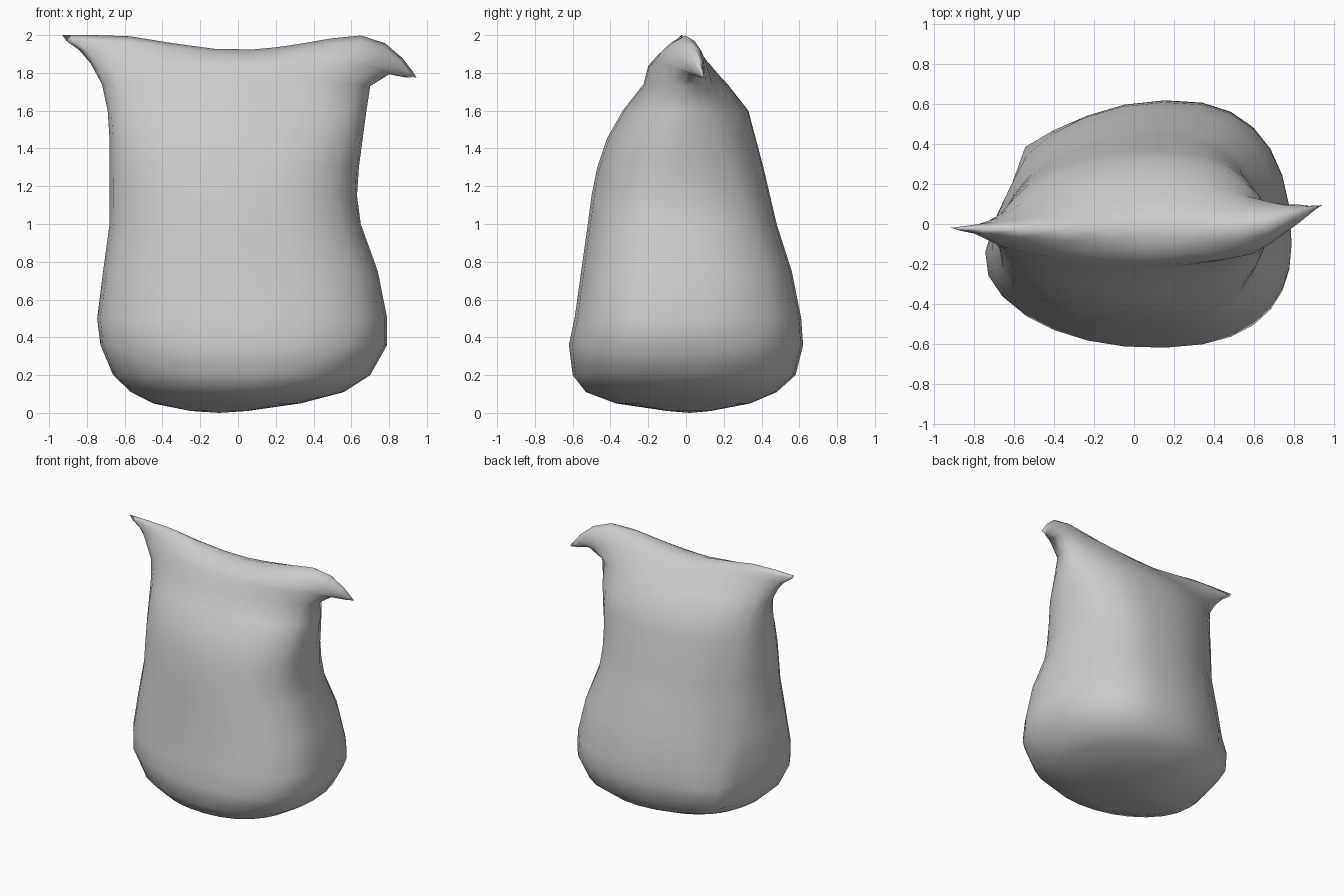
import bpy
import bmesh
import math
from mathutils import Vector

cube = bpy.data.objects.get("Cube")
if cube:
    bpy.data.objects.remove(cube, do_unlink=True)

SIDES = 28

# Sack sections: height, right x, left x, front y, back y, roundness,
# sideways shift of the belly, sag of the middle
SECTIONS = [
    (0.01, -0.25, 0.05, -0.10, 0.13, 2.0, 0, 0),
    (0.05, -0.45, 0.33, -0.37, 0.34, 2.0, 0.05, 0),
    (0.11, -0.57, 0.56, -0.53, 0.48, 2.1, 0.08, 0),
    (0.20, -0.67, 0.70, -0.60, 0.58, 2.2, 0.10, 0),
    (0.36, -0.74, 0.79, -0.62, 0.62, 2.2, 0.13, 0),
    (0.50, -0.755, 0.79, -0.59, 0.61, 2.2, 0.13, 0),
    (0.75, -0.715, 0.74, -0.555, 0.56, 2.2, 0.12, 0),
    (1.00, -0.68, 0.65, -0.52, 0.48, 2.2, 0.10, 0),
    (1.15, -0.68, 0.63, -0.50, 0.445, 2.2, 0.10, 0),
    (1.30, -0.68, 0.64, -0.47, 0.41, 2.2, 0.08, 0),
    (1.45, -0.68, 0.66, -0.42, 0.37, 2.2, 0.07, 0),
    (1.60, -0.69, 0.68, -0.335, 0.33, 2.1, 0.05, 0),
    (1.74, -0.72, 0.70, -0.225, 0.22, 2.0, 0.05, 0),
    (1.85, -0.78, 0.80, -0.20, 0.13, 2.0, 0.15, 0.015),
    (1.92, -0.84, 0.89, -0.15, 0.08, 1.7, 0.20, 0.04),
    (1.97, -0.91, 0.925, -0.10, 0.035, 1.6, 0.20, 0.065),
    (2.00, -0.93, 0.945, -0.03, -0.03, 1.5, 0.20, 0.078),
]


def power(value, exponent):
    return math.copysign(abs(value) ** exponent, value)


def bump(x, y, z, center, size):
    return math.exp(-(Vector((x, y, z)) - Vector(center)).length_squared / size ** 2)


def section_point(section, angle):
    z, x0, x1, front, back, roundness, shift, sag = section
    c = power(math.cos(angle), 2 / roundness)
    s = power(math.sin(angle), 2 / roundness)
    x = (x0 + x1) / 2 + c * (x1 - x0) / 2 + shift * (1 - c * c)
    # the side seams lean backward toward the top
    lean = max(0, min(1, (z - 0.8) / 1.15))
    low = min(1, z / 0.3)
    right_y = -0.14 * low * (1 - lean) - 0.02 * lean
    left_y = -0.10 * low * (1 - lean) + 0.01 * lean
    middle = (right_y + left_y) / 2
    y = middle + c * (left_y - right_y) / 2
    y += abs(s) * ((back if s > 0 else front) - middle)
    # sagging mouth
    if abs(x) < 0.65:
        z -= sag * math.cos(x / 0.65 * math.pi / 2) ** 1.5
    # left corner curls backward and droops
    if z > 1.5 and x > 0.6:
        y += 0.25 * (x - 0.6)
    if z > 1.7 and x > 0.6:
        z -= 3.2 * (x - 0.6) ** 2.5
    # folded cloth at the back right corner
    dent = bump(x, y, z, (-0.70, 0.15, 0.4), 0.22)
    corner = bump(x, y, z, (-0.53, 0.35, 0.25), 0.15)
    x += 0.07 * dent - 0.04 * corner
    y += 0.07 * corner
    return x, y, z


# Sack body lofted from the floor to the pinched mouth
bm = bmesh.new()
rings = []
for section in SECTIONS:
    rings.append([bm.verts.new(section_point(section, math.tau * i / SIDES))
                  for i in range(SIDES)])
for lower, upper in zip(rings, rings[1:]):
    for i in range(SIDES):
        j = (i + 1) % SIDES
        bm.faces.new((lower[i], lower[j], upper[j], upper[i]))
base = bm.verts.new((-0.1, 0.02, 0))
for i in range(SIDES):
    bm.faces.new((base, rings[0][(i + 1) % SIDES], rings[0][i]))
bmesh.ops.remove_doubles(bm, verts=bm.verts, dist=0.001)
bmesh.ops.recalc_face_normals(bm, faces=bm.faces)
for face in bm.faces:
    face.smooth = True

mesh = bpy.data.meshes.new("sack")
bm.to_mesh(mesh)
bm.free()
sack = bpy.data.objects.new("sack", mesh)
bpy.context.collection.objects.link(sack)

# Plain cloth colour
cloth = bpy.data.materials.new("light_grey_cloth")
cloth.use_nodes = True
colour = (0.6, 0.6, 0.6, 1)
cloth.diffuse_color = colour
cloth.node_tree.nodes["Principled BSDF"].inputs["Base Color"].default_value = colour
mesh.materials.append(cloth)
